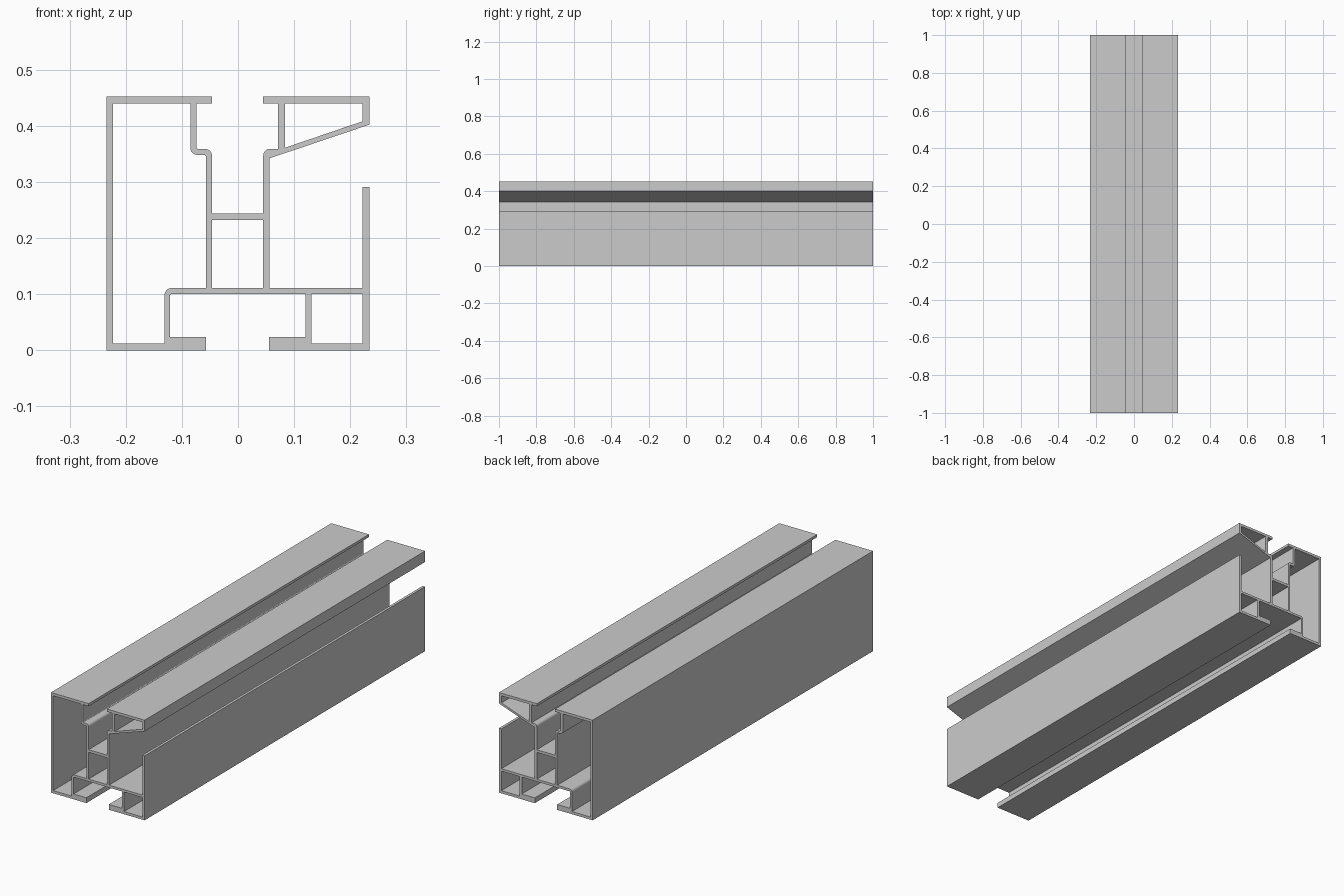
import bpy, bmesh, math
from mathutils import Vector

if "Cube" in bpy.data.objects:
    bpy.data.objects.remove(bpy.data.objects["Cube"])

# Cross-section loops: (x, z) or (x, z, corner radius)
OUTLINE = [
    (-.234, 0), (-.057, 0), (-.057, .024), (-.121, .024), (-.121, .1, .003),
    (.12, .1), (.12, .024), (.055, .024), (.055, 0), (.234, 0),
    (.234, .291), (.222, .291), (.222, .111), (.056, .111), (.056, .342),
    (.234, .402), (.234, .452), (.045, .452), (.045, .44), (.071, .44),
    (.071, .359), (.045, .359, .012), (.045, .244), (-.046, .244),
    (-.046, .359, .013), (-.074, .359, .003), (-.074, .44), (-.046, .44),
    (-.046, .452), (-.234, .452)]
LEFT_CHAMBER = [
    (-.223, .012), (-.131, .012), (-.131, .111, .013), (-.057, .111),
    (-.057, .348, .003), (-.085, .348, .013), (-.085, .44), (-.223, .44)]
CENTRE_CHAMBER = [(-.046, .111), (.045, .111), (.045, .232), (-.046, .232)]
FOOT_CHAMBER = [(.131, .012), (.222, .012), (.222, .1), (.131, .1)]
WEDGE_CHAMBER = [(.084, .361), (.222, .408), (.222, .44), (.084, .44)]


def rounded(loop, steps=6):
    """Replace each corner that has a radius with a right-angle arc."""
    out = []
    for i, c in enumerate(loop):
        p = Vector(c[:2])
        if len(c) == 2:
            out.append(p)
            continue
        a = (Vector(loop[i - 1][:2]) - p).normalized() * c[2]
        b = (Vector(loop[(i + 1) % len(loop)][:2]) - p).normalized() * c[2]
        for k in range(steps + 1):
            t = k / steps * math.pi / 2
            out.append(p + a * (1 - math.sin(t)) + b * (1 - math.cos(t)))
    return out


# Filled profile with chambers as holes, extruded to full length
curve = bpy.data.curves.new("rail_profile", 'CURVE')
curve.dimensions = '2D'
curve.fill_mode = 'BOTH'
curve.extrude = 1.0
for loop in (OUTLINE, LEFT_CHAMBER, CENTRE_CHAMBER, FOOT_CHAMBER, WEDGE_CHAMBER):
    pts = rounded(loop)
    spline = curve.splines.new('POLY')
    spline.points.add(len(pts) - 1)
    for sp, p in zip(spline.points, pts):
        sp.co = (p.x, p.y, 0, 1)
    spline.use_cyclic_u = True

rail = bpy.data.objects.new("extruded_rail", curve)
bpy.context.collection.objects.link(rail)
rail.rotation_euler.x = math.pi / 2
bpy.context.view_layer.objects.active = rail
rail.select_set(True)
bpy.ops.object.convert(target='MESH')
rail = bpy.context.object
bpy.ops.object.transform_apply(location=False, rotation=True, scale=False)

# Weld the end caps to the walls
bm = bmesh.new()
bm.from_mesh(rail.data)
bmesh.ops.remove_doubles(bm, verts=bm.verts, dist=1e-5)
bmesh.ops.recalc_face_normals(bm, faces=bm.faces)
bm.to_mesh(rail.data)
bm.free()
bpy.ops.object.shade_smooth_by_angle(angle=math.radians(30))
